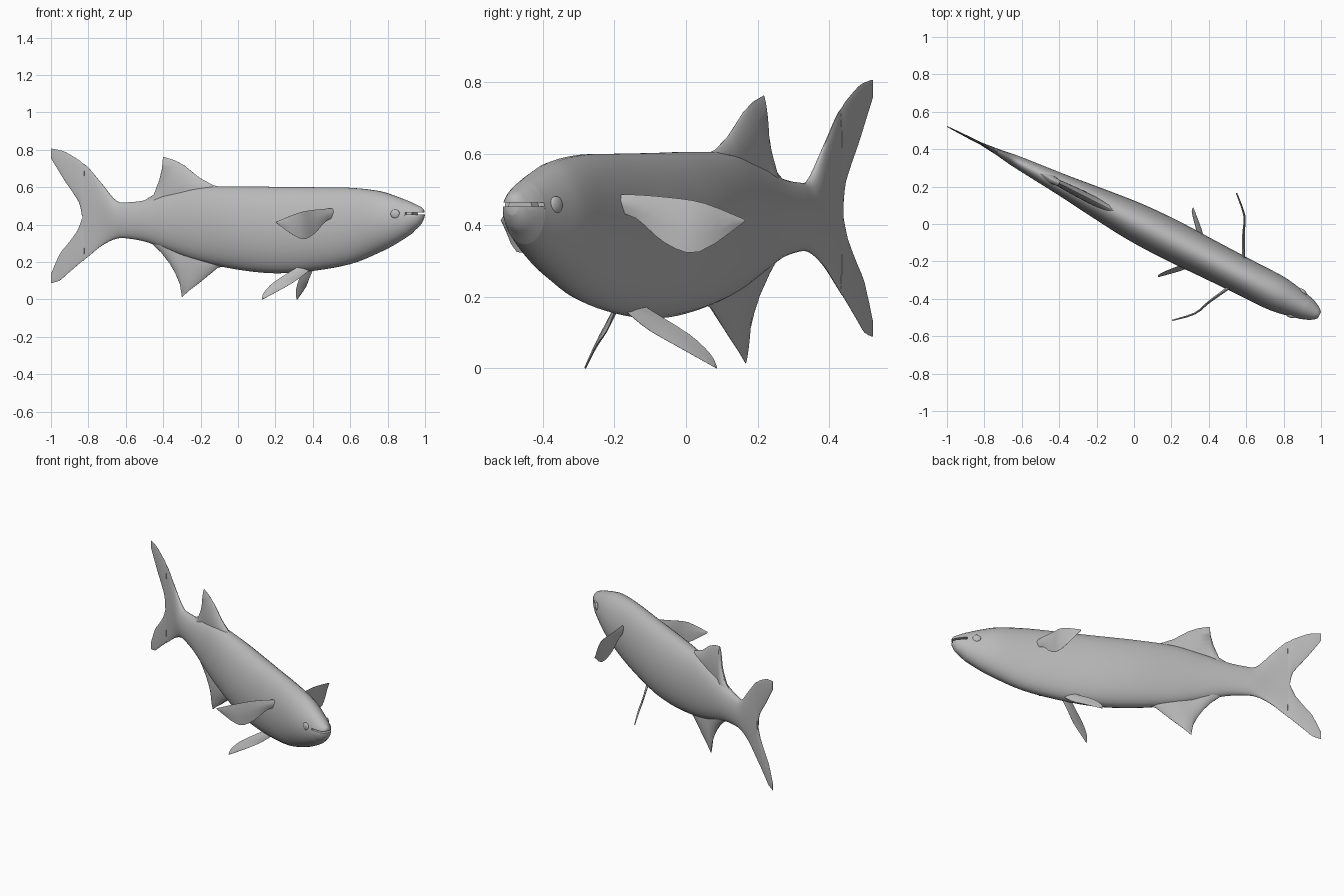
import bpy, bmesh, math
from mathutils import Vector

cube = bpy.data.objects.get("Cube")
if cube:
    bpy.data.objects.remove(cube, do_unlink=True)

HEADING = -math.atan2(0.452, 0.892)   # the fish swims diagonally
ORIGIN = (0.006, 0.012, 0)

grey = bpy.data.materials.new("fish_grey")
grey.use_nodes = True
color = (0.5, 0.5, 0.5, 1)
grey.diffuse_color = color
grey.node_tree.nodes["Principled BSDF"].inputs["Base Color"].default_value = color


def finish(name, bm, mirror=False):
    """Turn a bmesh into a placed, smooth shaded object."""
    bmesh.ops.recalc_face_normals(bm, faces=bm.faces)
    mesh = bpy.data.meshes.new(name)
    bm.to_mesh(mesh)
    bm.free()
    mesh.materials.append(grey)
    obj = bpy.data.objects.new(name, mesh)
    bpy.context.collection.objects.link(obj)
    obj.location = ORIGIN
    obj.rotation_euler.z = HEADING
    if mirror:
        mod = obj.modifiers.new("mirror", 'MIRROR')
        mod.use_axis = (False, True, False)
    bpy.ops.object.select_all(action='DESELECT')
    bpy.context.view_layer.objects.active = obj
    obj.select_set(True)
    bpy.ops.object.shade_smooth_by_angle(angle=math.radians(50))
    return obj


def bridge(rings):
    """Skin a list of closed rings of points and cap both ends."""
    bm = bmesh.new()
    loops = [[bm.verts.new(p) for p in ring] for ring in rings]
    n = len(loops[0])
    for a, b in zip(loops, loops[1:]):
        for i in range(n):
            j = (i + 1) % n
            bm.faces.new((a[i], a[j], b[j], b[i]))
    bm.faces.new(loops[0])
    bm.faces.new(loops[-1])
    return bm


def smooth_path(points, steps):
    """Catmull-Rom interpolation through tuples."""
    pts = [Vector(p) for p in points]
    out = []
    for i in range(len(pts) - 1):
        p0, p1, p2 = pts[max(i - 1, 0)], pts[i], pts[i + 1]
        p3 = pts[min(i + 2, len(pts) - 1)]
        for k in range(steps):
            t = k / steps
            out.append(0.5 * (2 * p1 + (p2 - p0) * t
                              + (2 * p0 - 5 * p1 + 4 * p2 - p3) * t ** 2
                              + (3 * p1 - p0 - 3 * p2 + p3) * t ** 3))
    return out + [pts[-1]]


def loft(name, stations, steps=1, power=1.0, floor=-1, ceiling=2, sides=32):
    """Stations are (x, low, high, half width); x is foreshortened by heading."""
    rings = []
    for x, low, high, width in smooth_path(stations, steps):
        u = (x - ORIGIN[0]) / math.cos(HEADING)
        ring = []
        for i in range(sides):
            a = math.tau * (i + 0.5) / sides
            c = math.cos(a)
            z = (low + high) / 2 + (high - low) / 2 * math.sin(a) / math.sin(
                math.tau * (sides // 4 + 0.5) / sides)
            v = width * math.copysign(abs(c) ** power, c)
            ring.append((u, v, min(max(z, floor), ceiling)))
        rings.append(ring)
    return finish(name, bridge(rings))


def blade(name, lead, trail, thick):
    """Paired fin: lens section between a leading and a trailing edge."""
    lead, trail = smooth_path(lead, 3), smooth_path(trail, 3)
    normal = (lead[-1] - lead[0]).cross(trail[3] - lead[3]).normalized()
    rings = []
    for k, (a, b) in enumerate(zip(lead, trail)):
        t = thick * (1 - 0.7 * k / len(lead))
        ring = [a.lerp(b, f) + normal * t * s for f, s in
                ((0, 0.1), (.3, 1), (.65, .8), (1, .1), (1, -.1), (.65, -.8), (.3, -1), (0, -.1))]
        rings.append(ring)
    return finish(name, bridge(rings), mirror=True)


# Body, running from behind the mouth to the tail fork
neck = (0.92, 0.347, 0.522, 0.064)
loft("body", [
    (-0.83, 0.205, 0.727, 0.006), (-0.80, 0.23, 0.705, 0.009),
    (-0.725, 0.29, 0.615, 0.018), (-0.65, 0.325, 0.527, 0.030),
    (-0.58, 0.325, 0.52, 0.038), (-0.48, 0.305, 0.533, 0.048),
    (-0.35, 0.255, 0.568, 0.062), (-0.2, 0.203, 0.60, 0.081),
    (0, 0.16, 0.605, 0.103), (0.2, 0.14, 0.602, 0.109),
    (0.4, 0.153, 0.60, 0.104), (0.6, 0.19, 0.597, 0.100),
    (0.75, 0.25, 0.58, 0.098), (0.84, 0.296, 0.553, 0.084), neck], steps=4)

# Jaws share the snout shape and part at the mouth
snout = [neck, (0.945, 0.372, 0.51, 0.054), (0.965, 0.39, 0.50, 0.043),
         (0.98, 0.41, 0.492, 0.032), (0.991, 0.43, 0.482, 0.018)]
loft("upper_jaw", snout, steps=3, floor=0.464)
loft("lower_jaw", snout, steps=3, ceiling=0.453)
loft("mouth_inside", [(x, lo + 0.015, hi - 0.015, w * 0.7) for x, lo, hi, w in snout[:2]])

# Tail lobes
loft("tail_upper_lobe", [
    (-0.82, 0.43, 0.72, 0.007), (-0.835, 0.45, 0.732, 0.007), (-0.85, 0.52, 0.745, 0.007),
    (-0.92, 0.625, 0.787, 0.005), (-0.96, 0.69, 0.80, 0.004), (-1, 0.755, 0.807, 0.002)], steps=2)
loft("tail_lower_lobe", [
    (-0.82, 0.215, 0.45, 0.007), (-0.835, 0.203, 0.43, 0.007), (-0.86, 0.182, 0.365, 0.007),
    (-0.92, 0.13, 0.285, 0.005), (-0.955, 0.10, 0.24, 0.004), (-1, 0.088, 0.135, 0.002)], steps=2)

# Fins on the centre line
loft("dorsal_fin", [
    (-0.09, 0.57, 0.60, 0.012), (-0.135, 0.55, 0.612, 0.02), (-0.205, 0.50, 0.65, 0.024),
    (-0.285, 0.46, 0.715, 0.024), (-0.34, 0.45, 0.745, 0.022), (-0.40, 0.44, 0.763, 0.018),
    (-0.404, 0.44, 0.71, 0.018), (-0.42, 0.44, 0.64, 0.02), (-0.45, 0.44, 0.56, 0.025),
    (-0.50, 0.44, 0.53, 0.02)], power=1.5)
loft("anal_fin", [
    (-0.07, 0.18, 0.21, 0.012), (-0.11, 0.168, 0.25, 0.02), (-0.205, 0.09, 0.33, 0.024),
    (-0.26, 0.048, 0.36, 0.022), (-0.30, 0.013, 0.38, 0.018), (-0.31, 0.08, 0.38, 0.018),
    (-0.335, 0.14, 0.38, 0.02), (-0.365, 0.192, 0.38, 0.022), (-0.41, 0.25, 0.38, 0.025),
    (-0.46, 0.298, 0.38, 0.02)], power=1.5)

# Paired fins
blade("pectoral_fins",
      [(0.62, 0.06, 0.482), (0.595, 0.11, 0.486), (0.544, 0.207, 0.478),
       (0.504, 0.298, 0.462), (0.416, 0.382, 0.416)],
      [(0.62, 0.06, 0.44), (0.585, 0.125, 0.42), (0.55, 0.20, 0.35),
       (0.51, 0.285, 0.325), (0.413, 0.38, 0.41)], 0.010)
blade("pelvic_fins",
      [(0.44, 0.005, 0.175), (0.425, 0.025, 0.15), (0.385, 0.065, 0.107),
       (0.336, 0.124, 0.064), (0.245, 0.206, 0)],
      [(0.38, 0.03, 0.19), (0.362, 0.055, 0.165), (0.283, 0.14, 0.095),
       (0.245, 0.187, 0.04), (0.24, 0.205, 0.004)], 0.008)

# Eyes, flattened against the sides of the head
bm = bmesh.new()
bmesh.ops.create_uvsphere(bm, u_segments=20, v_segments=12, radius=0.024)
bmesh.ops.scale(bm, vec=(1, 0.45, 1), verts=bm.verts)
for v in bm.verts:
    v.co = Vector((v.co.x + 0.972, v.co.y + 0.072 - v.co.x * 0.25, v.co.z + 0.457))
finish("eyes", bm, mirror=True)
